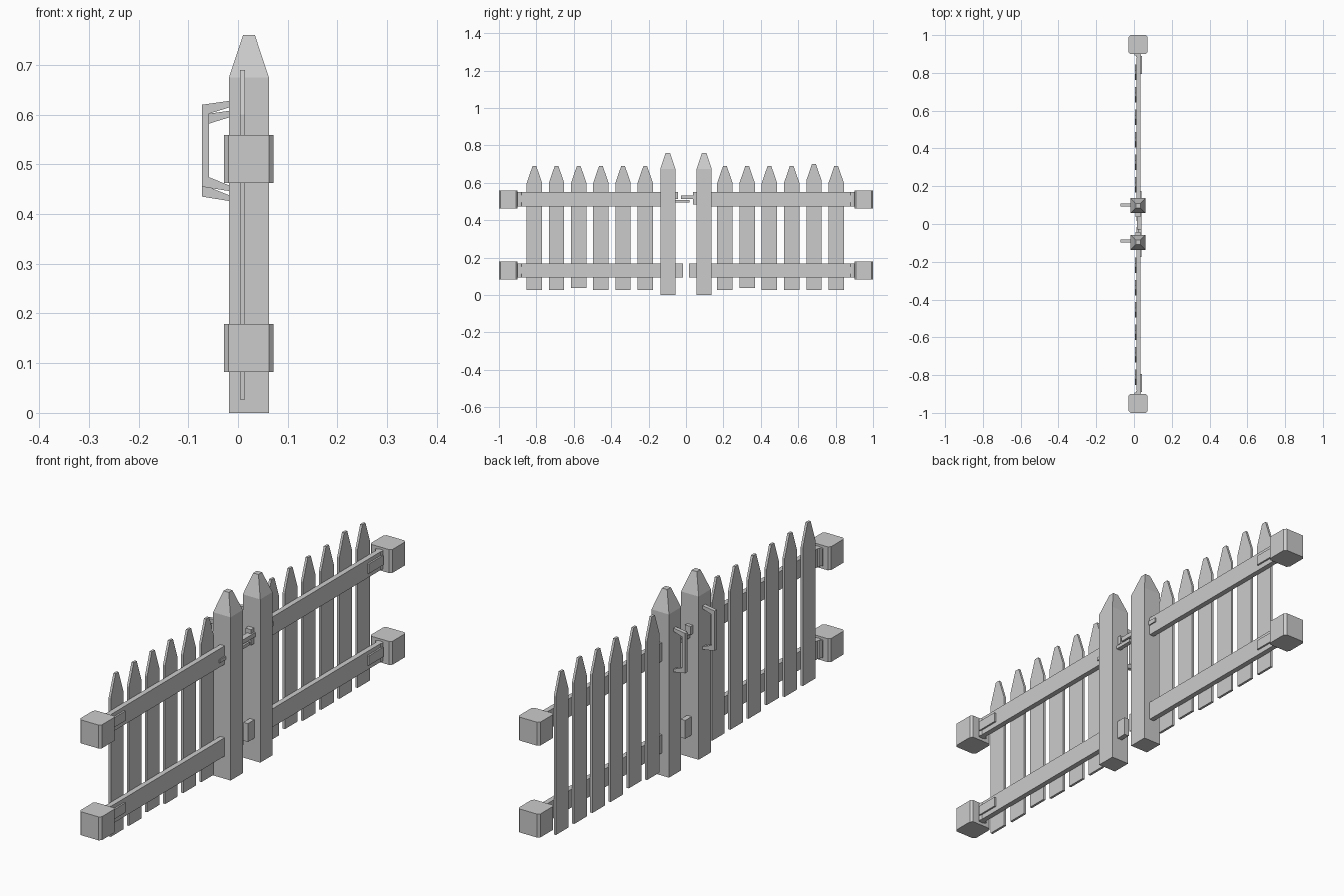
import bpy
import bmesh
from mathutils import Vector

if "Cube" in bpy.data.objects:
    bpy.data.objects.remove(bpy.data.objects["Cube"], do_unlink=True)

grey = bpy.data.materials.new("plain_grey")
grey.use_nodes = True
grey.diffuse_color = (0.6, 0.6, 0.6, 1)
grey.node_tree.nodes["Principled BSDF"].inputs["Base Color"].default_value = (0.6, 0.6, 0.6, 1)


def finish(name, bm):
    bmesh.ops.recalc_face_normals(bm, faces=bm.faces)
    mesh = bpy.data.meshes.new(name)
    bm.to_mesh(mesh)
    bm.free()
    mesh.materials.append(grey)
    obj = bpy.data.objects.new(name, mesh)
    bpy.context.collection.objects.link(obj)
    return obj


def box(name, x, y, z, bevel=0):
    """Box from (low, high) ranges, with optional bevelled upright edges."""
    bm = bmesh.new()
    bmesh.ops.create_cube(bm, size=1)
    for v in bm.verts:
        v.co = Vector([(r[0] + r[1]) / 2 + c * (r[1] - r[0])
                       for r, c in zip((x, sorted(y), z), v.co)])
    if bevel:
        upright = [e for e in bm.edges
                   if abs(e.verts[0].co.z - e.verts[1].co.z) > 0.01]
        bmesh.ops.bevel(bm, geom=upright, offset=bevel, segments=1, affect='EDGES')
    return finish(name, bm)


def slab(name, profile, axis, low, high):
    """Extrude a flat outline along x or y."""
    bm = bmesh.new()
    place = (lambda a, b: (low, a, b)) if axis == 'x' else (lambda a, b: (a, low, b))
    face = bm.faces.new([bm.verts.new(place(a, b)) for a, b in profile])
    ext = bmesh.ops.extrude_face_region(bm, geom=[face])
    move = Vector((high - low, 0, 0)) if axis == 'x' else Vector((0, high - low, 0))
    bmesh.ops.translate(bm, vec=move,
                        verts=[g for g in ext['geom'] if isinstance(g, bmesh.types.BMVert)])
    return finish(name, bm)


def knuckle(name, x, y, z, radius, height):
    bm = bmesh.new()
    bmesh.ops.create_cone(bm, cap_ends=True, segments=12, radius1=radius,
                          radius2=radius, depth=height)
    bmesh.ops.translate(bm, vec=(x, y, z), verts=bm.verts)
    return finish(name, bm)


def gate_post(name, y):
    """Square post with a tapered, flat-topped point."""
    bm = bmesh.new()
    rings = []
    for z, half in ((0, 0.04), (0.675, 0.04), (0.76, 0.012)):
        rings.append([bm.verts.new((0.022 + sx * half, y + sy * half, z))
                      for sx, sy in ((-1, -1), (1, -1), (1, 1), (-1, 1))])
    for a, b in zip(rings, rings[1:]):
        for i in range(4):
            j = (i + 1) % 4
            bm.faces.new((a[i], a[j], b[j], b[i]))
    bm.faces.new(rings[0])
    bm.faces.new(rings[-1])
    return finish(name, bm)


# Pickets, some cut or set a little unevenly
def picket(name, y, bottom, top):
    w, t = 0.041, 0.01
    slab(name, [(y - w, bottom), (y + w, bottom), (y + w, top - 0.09),
                (y + t, top), (y - t, top), (y - w, top - 0.09)], 'x', 0.004, 0.014)


for i in range(6):
    picket(f"picket_right_{i}", -0.218 - i * 0.1185, 0.038 if i == 3 else 0.027, 0.69)
    picket(f"picket_left_{i}", 0.208 + i * 0.119, 0.038 if i == 1 else 0.027,
           0.702 if i == 4 else 0.69)

# Each leaf: post, rails, hinges and wall blocks
for side, s in (("right", -1), ("left", 1)):
    gate_post(f"gate_post_{side}", s * 0.097)
    for level, z in (("lower", 0.132), ("upper", 0.512)):
        inner = 0.015 if level == "lower" else 0.09
        box(f"rail_{level}_{side}", (0.014, 0.035), (s * inner, s * 0.88),
            (z - 0.038, z + 0.038))
        box(f"wall_block_{level}_{side}", (-0.028, 0.071), (s * 0.9, s),
            (z - 0.05, z + 0.047), 0.009)
        box(f"hinge_strap_{level}_{side}", (0.03, 0.042), (s * 0.795, s * 0.89),
            (z - 0.018, z + 0.022))
        knuckle(f"hinge_knuckle_{level}_{side}", 0.024, s * 0.89, z, 0.014, 0.076)
        box(f"hinge_leaf_{level}_{side}", (0.002, 0.034), (s * 0.892, s * 0.905),
            (z - 0.036, z + 0.036))

# Pull handles with splayed arms
for side, y, dz in (("right", -0.091, 0), ("left", 0.1, -0.02)):
    outline = [(-0.016, 0.628), (-0.072, 0.62), (-0.072, 0.455), (-0.016, 0.446),
               (-0.016, 0.457), (-0.058, 0.474), (-0.058, 0.602), (-0.016, 0.615)]
    slab(f"pull_handle_{side}", [(x, z + dz) for x, z in outline],
         'y', y - 0.008, y + 0.008)

# Latch: sliding bars through the posts and their keepers
box("latch_bar_lower", (0.022, 0.04), (-0.175, 0.02), (0.494, 0.508))
box("latch_bar_upper", (0.016, 0.04), (-0.028, 0.175), (0.515, 0.533))
box("latch_keeper_left", (0.008, 0.034), (0.037, 0.06), (0.485, 0.55))
box("latch_keeper_right", (0.008, 0.034), (-0.06, -0.042), (0.515, 0.55))
